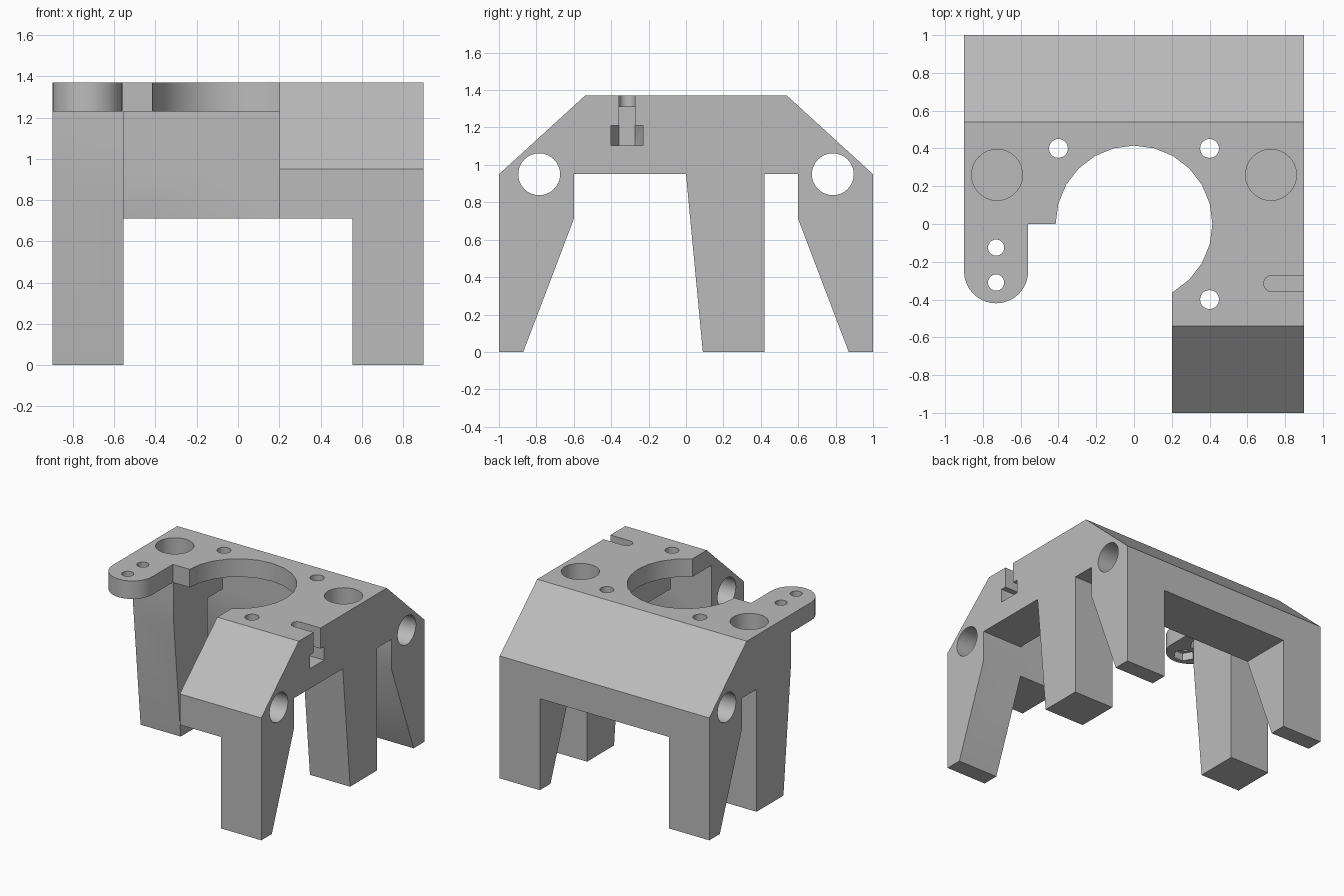
import bpy, math
from mathutils import Vector

cube = bpy.data.objects.get("Cube")
if cube:
    bpy.data.objects.remove(cube, do_unlink=True)

grey = bpy.data.materials.new("plain grey")
grey.use_nodes = True
colour = (0.5, 0.5, 0.5, 1)
grey.diffuse_color = colour
grey.node_tree.nodes["Principled BSDF"].inputs["Base Color"].default_value = colour


def prism(name, outline, low, high, axis="z"):
    """Extrude a 2D outline along z (outline x,y) or along x (outline y,z)."""
    n = len(outline)
    place = (lambda a, b, h: (a, b, h)) if axis == "z" else (lambda a, b, h: (h, a, b))
    verts = [place(a, b, h) for h in (low, high) for a, b in outline]
    area = sum(outline[i - 1][0] * outline[i][1] - outline[i][0] * outline[i - 1][1] for i in range(n))
    faces = [list(range(n))[::-1], list(range(n, 2 * n))]
    faces += [[i, (i + 1) % n, (i + 1) % n + n, i + n] for i in range(n)]
    if area < 0:
        faces = [f[::-1] for f in faces]
    mesh = bpy.data.meshes.new(name)
    mesh.from_pydata(verts, [], faces)
    mesh.materials.append(grey)
    obj = bpy.data.objects.new(name, mesh)
    bpy.context.collection.objects.link(obj)
    return obj


def arc(cx, cy, r, start, end, steps):
    angles = [math.radians(start + (end - start) * i / steps) for i in range(steps + 1)]
    return [(cx + r * math.cos(a), cy + r * math.sin(a)) for a in angles]


def circle(cx, cy, r, sides=24, start=0):
    return arc(cx, cy, r, start, start + 360, sides)[:-1]


def rect(x0, x1, y0, y1):
    return [(x0, y0), (x1, y0), (x1, y1), (x0, y1)]


# Main body from its side outline, with all the legs
outline = [(-1, 0), (-1, .95), (-.54, 1.37), (.54, 1.37), (1, .95), (1, 0),
           (.87, 0), (.6, .71), (.6, .95), (.42, .95), (.42, 0), (.09, 0),
           (0, .95), (-.6, .95), (-.6, .71), (-.87, 0)]
body = prism("mount_body", outline, -.9, .9, "x")


def cut(shape, low, high, axis="z"):
    cutter = prism("cutter", shape, low, high, axis)
    cutter.hide_render = True
    mod = body.modifiers.new("cut", "BOOLEAN")
    mod.operation = "DIFFERENCE"
    mod.solver = "EXACT"
    mod.object = cutter
    bpy.context.view_layer.objects.active = body
    bpy.ops.object.modifier_apply(modifier=mod.name)
    bpy.data.objects.remove(cutter, do_unlink=True)


# Passage between the legs and the hollow under the top plate
cut(rect(-.555, .555, -2, 2), -1, .71)
cut(rect(-.555, .555, -.6, .6), .5, 1.23)

# Open front corner, leaving the rounded ear of the top plate
cut(rect(-2, .2, -2, 0), -1, 1.23)
ear_edge = arc(-.73, -.25, .17, 0, -180, 16)
cut([(.2, 0), (-.56, 0)] + ear_edge + [(-2, -.25), (-2, -2), (.2, -2)], 1.1, 2)

# Large opening and screw holes in the top plate
cut(circle(0, 0, .415), 1.1, 2)
for x, y in ((-.4, .4), (.4, .4), (.4, -.4)):
    cut(circle(x, y, .05), 1.1, 2)

# Deep blind bores above the middle legs
for x in (-.725, .725):
    cut(circle(x, .26, .135, 32), .6, 2)

# Ear screw holes with nut pockets beneath
for y in (-.125, -.31):
    cut(circle(-.73, y, .043), 1, 2)
    cut(circle(-.73, y, .08, 6), 1, 1.29)

# Rod holes running from side to side
for y in (-.785, .785):
    cut(circle(y, .95, .112, 32), -2, 2, "x")

# Side screw slot with its nut pocket
slot_y = -.315
cut(arc(.73, slot_y, .043, 90, 270, 12) + [(2, slot_y - .043), (2, slot_y + .043)], 1.25, 2)
cut(rect(.656, 2, slot_y - .043, slot_y + .043), 1.15, 1.31)
cut(arc(.73, slot_y, .085, 90, 270, 3) + [(2, slot_y - .085), (2, slot_y + .085)], 1.105, 1.21)

# Smooth the round walls, keep the edges crisp
bpy.ops.object.select_all(action="DESELECT")
body.select_set(True)
bpy.context.view_layer.objects.active = body
bpy.ops.object.shade_smooth_by_angle(angle=math.radians(30))
